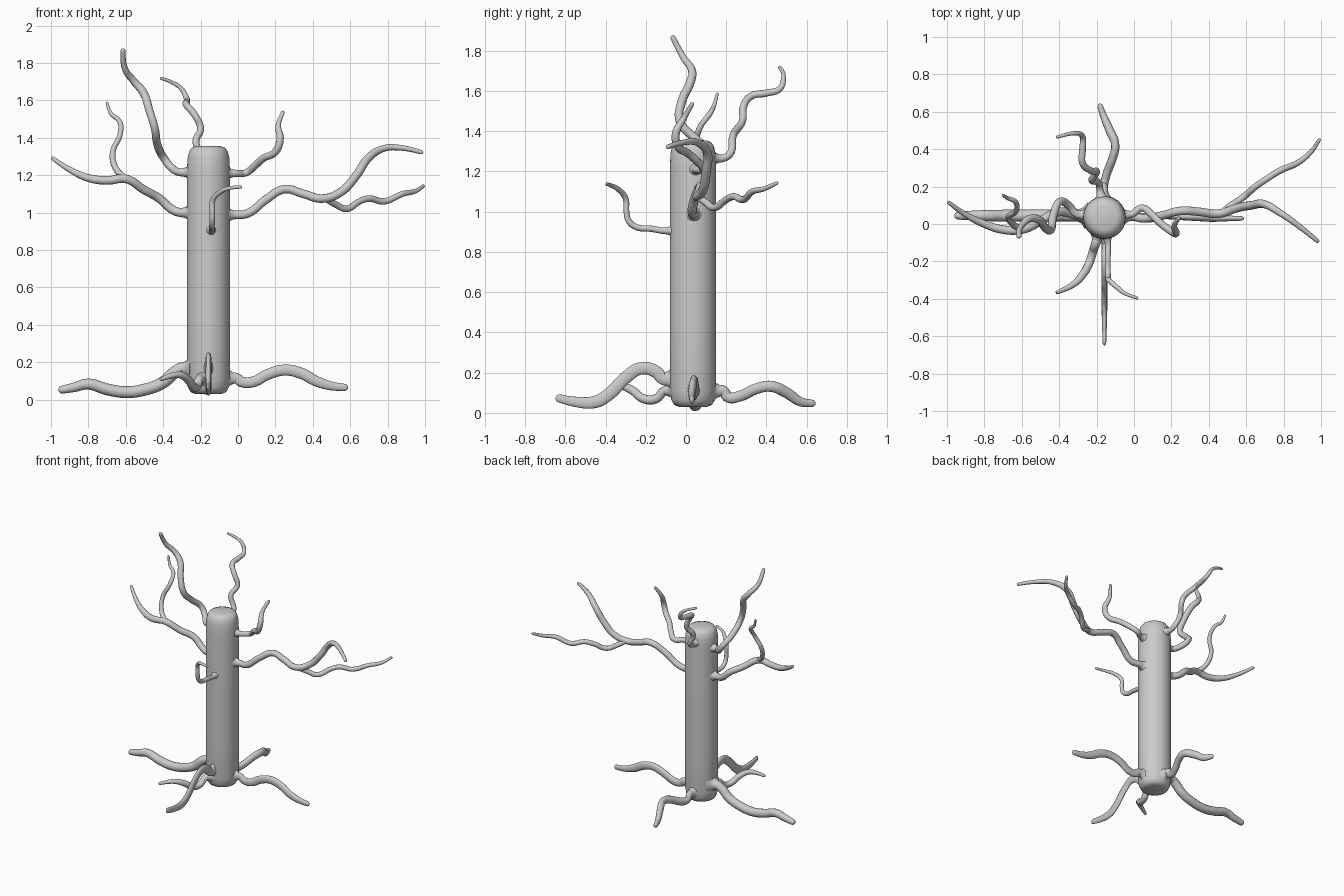
import bpy, bmesh, math
from mathutils import Vector

AXIS = (-0.158, 0.035)   # trunk centre line
R = 0.115


def trunk():
    # lathed column with rounded ends
    prof = [(0, 0.03), (0.07, 0.03), (0.095, 0.04), (0.108, 0.065), (R, 0.11),
            (R, 0.4), (R, 0.8), (R, 1.22), (0.112, 1.29), (0.104, 1.325),
            (0.09, 1.346), (0.065, 1.355), (0, 1.357)]
    bm = bmesh.new()
    vs = [bm.verts.new((r, 0, z)) for r, z in prof]
    es = [bm.edges.new(p) for p in zip(vs, vs[1:])]
    bmesh.ops.spin(bm, geom=vs + es, cent=(0, 0, 0), axis=(0, 0, 1),
                   angle=2 * math.pi, steps=40)
    bmesh.ops.remove_doubles(bm, verts=bm.verts, dist=1e-4)
    bmesh.ops.recalc_face_normals(bm, faces=bm.faces)
    me = bpy.data.meshes.new("trunk")
    bm.to_mesh(me)
    me.shade_smooth()
    ob = bpy.data.objects.new("trunk", me)
    ob.location = (*AXIS, 0)
    bpy.context.collection.objects.link(ob)


def limb(name, pts, r0, r1, flare=True, squash=(1, 1), mid=None):
    # tube through the points; radius r0 -> mid -> r1, flared at the trunk
    pts = [Vector(p) for p in pts]
    n = len(pts) - 1
    mid = mid or (r0 * 0.6 + r1 * 0.4)

    def radius(t):
        return r0 + (mid - r0) * t / 0.7 if t < 0.7 else mid + (r1 - mid) * (t - 0.7) / 0.3
    rad = [radius(i / n) for i in range(n + 1)]
    if flare:
        out = Vector((pts[0].x - AXIS[0], pts[0].y - AXIS[1], 0)).normalized()
        root = Vector((*AXIS, pts[0].z))
        pts[0] = root + out * (R + 0.032)
        steps = ((-0.02, 2.2), (-0.008, 1.8), (0.002, 1.4), (0.014, 1.15))
        pts[:0] = [root + out * (R + d) for d, k in steps]
        rad[:0] = [r0 * k for d, k in steps]
    # rounded tip
    d = (pts[-1] - pts[-2]).normalized()
    tip = pts[-1].copy()
    for a, k in ((0.5, 0.86), (0.85, 0.5), (1.0, 0.08)):
        pts.append(tip + d * r1 * a)
        rad.append(r1 * k)
    cu = bpy.data.curves.new(name, 'CURVE')
    cu.dimensions = '3D'
    cu.bevel_depth = 1
    cu.bevel_resolution = 4
    cu.resolution_u = 8
    cu.use_fill_caps = True
    sp = cu.splines.new('BEZIER')
    sp.radius_interpolation = 'CARDINAL'
    sp.bezier_points.add(len(pts) - 1)
    for b, p, r in zip(sp.bezier_points, pts, rad):
        q = p - pts[0]
        b.co = (q.x / squash[0], q.y / squash[1], q.z)
        b.radius = r
        b.handle_left_type = b.handle_right_type = 'AUTO'
    ob = bpy.data.objects.new(name, cu)
    ob.location = pts[0]
    ob.scale = (*squash, 1)
    bpy.context.collection.objects.link(ob)
    bpy.ops.object.select_all(action='DESELECT')
    bpy.context.view_layer.objects.active = ob
    ob.select_set(True)
    bpy.ops.object.convert(target='MESH')
    bpy.context.object.data.shade_smooth()


trunk()

# roots
limb("left_root", [(-.28, .045, .165), (-.34, .045, .145), (-.4, .045, .092), (-.5, .045, .053),
     (-.6, .045, .04), (-.7, .045, .055), (-.8, .045, .083), (-.88, .045, .065),
     (-.94, .045, .053)], .033, .021, mid=.031)
limb("right_root", [(-.03, .04, .115), (.02, .04, .095), (.08, .04, .095), (.16, .045, .135),
     (.25, .04, .158), (.34, .035, .14), (.42, .03, .098), (.5, .03, .073),
     (.57, .03, .065)], .028, .019, squash=(1, .65), mid=.03)
limb("front_root", [(-.158, -.1, .17), (-.158, -.15, .205), (-.158, -.22, .222),
     (-.158, -.3, .175), (-.158, -.38, .095), (-.158, -.45, .055), (-.158, -.55, .055),
     (-.158, -.63, .072)], .031, .02, squash=(.5, 1), mid=.031)
limb("back_root", [(-.16, .17, .11), (-.16, .21, .078), (-.145, .27, .084), (-.115, .35, .12),
     (-.1, .42, .132), (-.13, .5, .1), (-.16, .57, .055), (-.18, .625, .047)], .027, .019,
     squash=(.8, 1), mid=.028)
limb("front_left_root", [(-.2, -.09, .11), (-.22, -.15, .07), (-.24, -.21, .07),
     (-.27, -.265, .11), (-.32, -.32, .133), (-.41, -.365, .11)], .024, .01, mid=.021)

# right bough and its fork
limb("right_bough", [(-.02, .04, .988), (.05, .03, .995), (.15, .045, 1.07), (.25, .07, 1.125),
     (.35, .065, 1.1), (.45, .055, 1.075), (.55, .085, 1.11), (.63, .1, 1.195),
     (.7, .105, 1.295), (.78, .06, 1.343), (.88, -.01, 1.345), (.98, -.09, 1.323)],
     .023, .011, mid=.023)
limb("right_fork", [(.47, .06, 1.075), (.52, .1, 1.045), (.58, .14, 1.02), (.65, .2, 1.06),
     (.7, .235, 1.075), (.78, .285, 1.06), (.88, .33, 1.1), (.95, .39, 1.115),
     (.99, .45, 1.142)], .018, .009, False, mid=.017)
# left bough and its fork
limb("left_bough", [(-.3, .045, 1.0), (-.35, .06, 1.015), (-.42, .06, 1.075), (-.5, .015, 1.12),
     (-.6, -.03, 1.18), (-.7, -.03, 1.172), (-.8, 0, 1.185), (-.9, .05, 1.23),
     (-.99, .115, 1.29)], .024, .01, mid=.023)
limb("left_fork", [(-.6, -.03, 1.18), (-.65, 0, 1.23), (-.67, .04, 1.32), (-.63, .07, 1.42),
     (-.635, .12, 1.49), (-.68, .14, 1.53), (-.7, .155, 1.585)], .018, .007, False, mid=.013)
# upper branches
limb("upper_right_branch", [(-.03, .05, 1.21), (.04, .085, 1.212), (.09, .055, 1.25),
     (.135, .01, 1.29), (.2, -.04, 1.325), (.225, -.05, 1.39), (.215, -.01, 1.465),
     (.24, .03, 1.535)], .019, .01, mid=.02)
limb("upper_left_branch", [(-.29, .05, 1.215), (-.35, .1, 1.235), (-.395, .12, 1.29),
     (-.43, .05, 1.36), (-.445, -.03, 1.45), (-.475, -.02, 1.55), (-.505, .02, 1.64),
     (-.555, .03, 1.7), (-.605, -.015, 1.77), (-.615, -.065, 1.865)], .021, .013, mid=.022)
limb("upper_back_branch", [(-.18, .17, 1.265), (-.19, .22, 1.29), (-.225, .235, 1.38),
     (-.2, .28, 1.45), (-.23, .285, 1.52), (-.275, .325, 1.575), (-.275, .4, 1.59),
     (-.275, .465, 1.61), (-.31, .485, 1.67), (-.41, .465, 1.718)], .019, .008, mid=.018)
limb("front_twig", [(-.14, -.1, .905), (-.14, -.17, .915), (-.14, -.25, .925),
     (-.138, -.285, .955), (-.137, -.296, 1.0), (-.135, -.3, 1.065), (-.095, -.335, 1.11),
     (-.05, -.37, 1.13), (.015, -.395, 1.137)], .016, .008, mid=.014)
